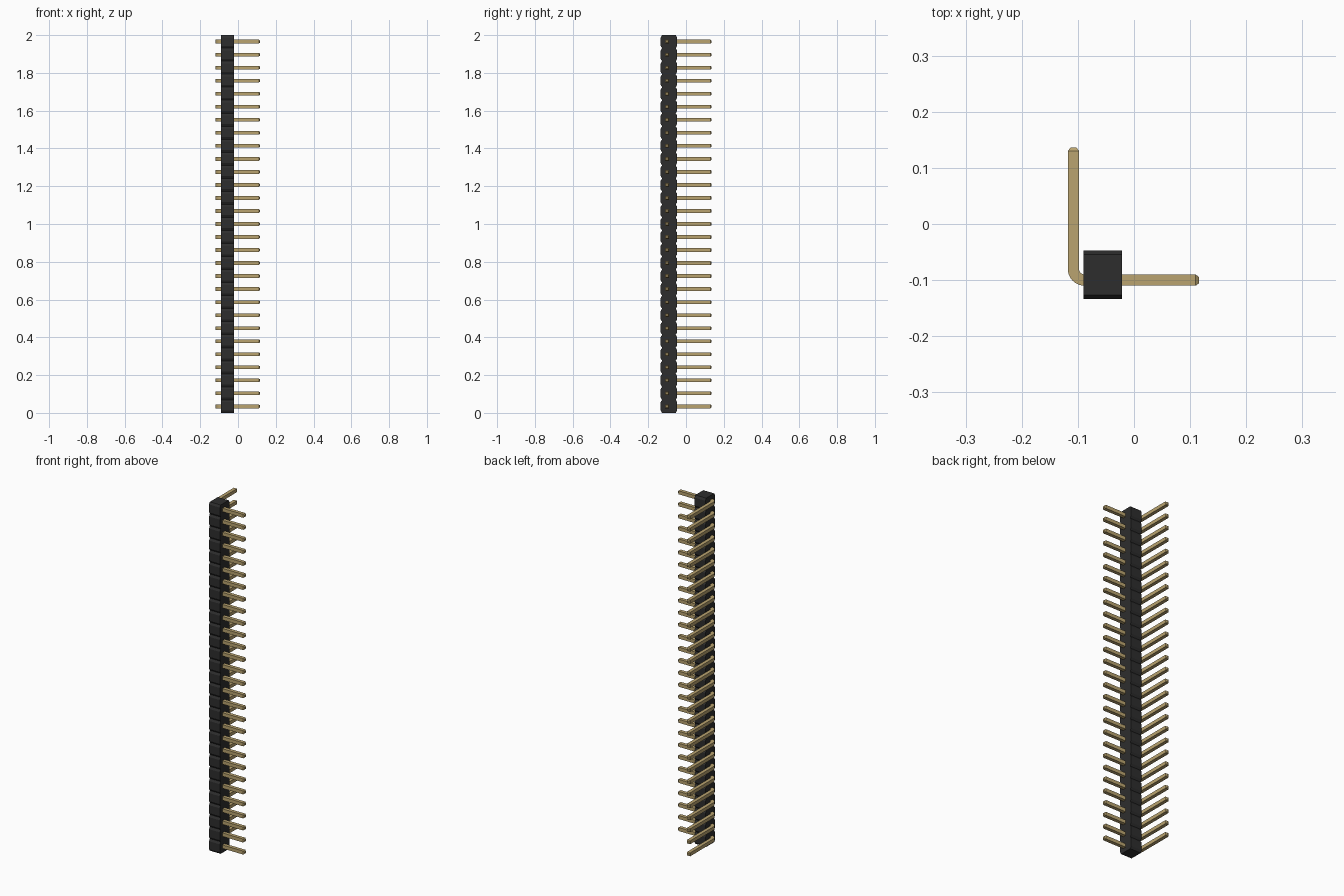
import bpy, bmesh, math
from mathutils import Vector

cube = bpy.data.objects.get("Cube")
if cube:
    bpy.data.objects.remove(cube)

COUNT = 29
PITCH = 2.0 / COUNT
HALF = 0.01                      # half the pin thickness
PIN_X, PIN_Y = -0.108, -0.10     # centre lines of the two pin legs


def material(name, color):
    m = bpy.data.materials.new(name)
    m.use_nodes = True
    m.diffuse_color = color
    m.node_tree.nodes["Principled BSDF"].inputs["Base Color"].default_value = color
    return m


def make_object(name, bm, mat):
    bmesh.ops.recalc_face_normals(bm, faces=bm.faces)
    mesh = bpy.data.meshes.new(name)
    bm.to_mesh(mesh)
    bm.free()
    mesh.materials.append(mat)
    obj = bpy.data.objects.new(name, mesh)
    bpy.context.collection.objects.link(obj)
    return obj


black = material("black plastic", (0.027, 0.027, 0.027, 1))
gold = material("gold metal", (0.49, 0.37, 0.16, 1))

# Housing: a notched side outline, extruded across its thickness
front, back, cut_y, cut_z = -0.134, -0.047, 0.0075, 0.012
front_edge, back_edge = [], []
for i in range(COUNT):
    low, high = i * PITCH, (i + 1) * PITCH
    for z, inset in ((low, cut_y), (low + cut_z, 0), (high - cut_z, 0)):
        front_edge.append((front + inset, z))
        back_edge.append((back - inset, z))
front_edge.append((front + cut_y, 2))
back_edge.append((back - cut_y, 2))

bm = bmesh.new()
outline = front_edge + back_edge[::-1]
face = bm.faces.new([bm.verts.new((-0.09, y, z)) for y, z in outline])
extruded = bmesh.ops.extrude_face_region(bm, geom=[face])["geom"]
bmesh.ops.translate(bm, vec=(0.069, 0, 0),
                    verts=[v for v in extruded if isinstance(v, bmesh.types.BMVert)])
make_object("housing", bm, black)

# Pin path: (centre, sideways direction, half width), from straight tip to bent tip
along_y, along_x = Vector((0, 1, 0)), Vector((1, 0, 0))
tip = HALF * 0.55
stations = [(Vector((0.116, PIN_Y, 0)), along_y, tip),
            (Vector((0.110, PIN_Y, 0)), along_y, HALF)]
radius, steps = 0.02, 8
center = Vector((PIN_X + radius, PIN_Y + radius, 0))
for i in range(steps + 1):
    a = math.pi / 2 * i / steps
    inward = Vector((math.sin(a), math.cos(a), 0))
    stations.append((center - inward * radius, inward, HALF))
stations += [(Vector((PIN_X, 0.130, 0)), along_x, HALF),
             (Vector((PIN_X, 0.136, 0)), along_x, tip)]

# Square section swept along the path
bm = bmesh.new()
rings = []
for point, side, half in stations:
    rings.append([bm.verts.new(point + side * s * half + Vector((0, 0, t * half)))
                  for s, t in ((-1, -1), (1, -1), (1, 1), (-1, 1))])
for a, b in zip(rings, rings[1:]):
    for k in range(4):
        n = (k + 1) % 4
        bm.faces.new((a[k], a[n], b[n], b[k]))
bm.faces.new(rings[0])
bm.faces.new(rings[-1])
pins = make_object("bent_pins", bm, gold)
pins.location.z = PITCH / 2

# One pin per housing cell
array = pins.modifiers.new("pin row", 'ARRAY')
array.count = COUNT
array.use_relative_offset = False
array.use_constant_offset = True
array.constant_offset_displace = (0, 0, PITCH)

# Smooth the bends, keep the square edges sharp
bpy.ops.object.select_all(action='DESELECT')
pins.select_set(True)
bpy.context.view_layer.objects.active = pins
bpy.ops.object.shade_smooth_by_angle(angle=math.radians(25))
